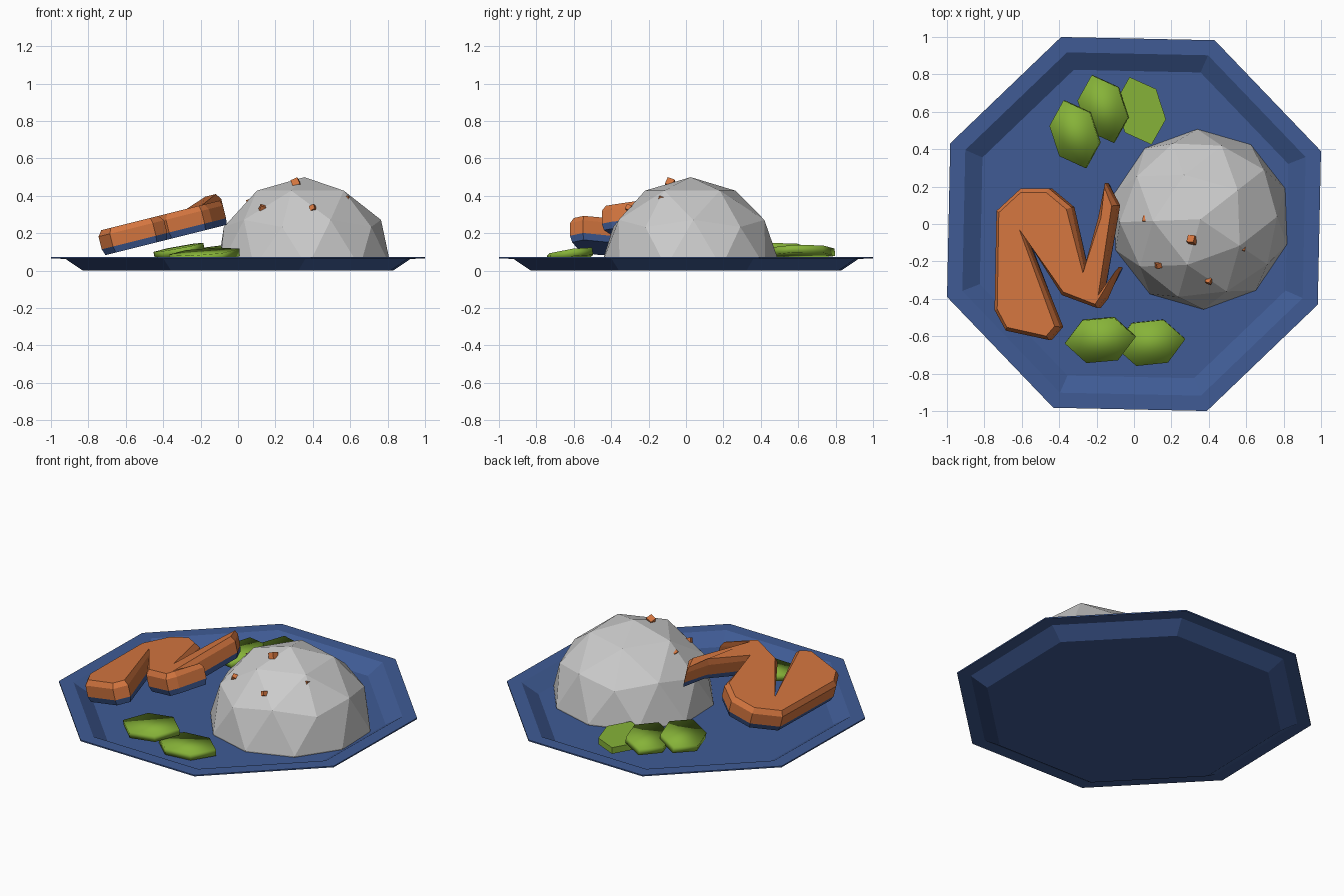
import bpy, bmesh, math, random
from mathutils import Matrix, Vector, Euler

if "Cube" in bpy.data.objects:
    bpy.data.objects.remove(bpy.data.objects["Cube"])

random.seed(4)


def material(name, color):
    m = bpy.data.materials.new(name)
    m.diffuse_color = (*color, 1)
    m.use_nodes = True
    m.node_tree.nodes["Principled BSDF"].inputs["Base Color"].default_value = m.diffuse_color
    return m


BLUE = material("blue", (0.05, 0.105, 0.30))
ORANGE = material("orange", (0.66, 0.18, 0.05))
GREEN = material("green", (0.24, 0.45, 0.04))


def finish(name, bm, mats=(), smooth=False):
    bmesh.ops.recalc_face_normals(bm, faces=bm.faces)
    for f in bm.faces:
        f.smooth = smooth
    me = bpy.data.meshes.new(name)
    bm.to_mesh(me)
    bm.free()
    for m in mats:
        me.materials.append(m)
    ob = bpy.data.objects.new(name, me)
    bpy.context.collection.objects.link(ob)
    return ob


def loft(bm, rings, mat_ids=None):
    """Skin closed rings of points and cap both ends."""
    vs = [[bm.verts.new(p) for p in r] for r in rings]
    n = len(vs[0])
    for k, (a, b) in enumerate(zip(vs, vs[1:])):
        for i in range(n):
            j = (i + 1) % n
            f = bm.faces.new((a[i], a[j], b[j], b[i]))
            f.material_index = mat_ids[k] if mat_ids else 0
    bm.faces.new(vs[0][::-1]).material_index = mat_ids[0] if mat_ids else 0
    bm.faces.new(vs[-1]).material_index = mat_ids[-1] if mat_ids else 0


# Plate: eight-sided dish with a thin flat rim
def octagon(r, z):
    return [(r * math.cos(a), r * math.sin(a), z)
            for a in (math.radians(21.3 + 45 * i) for i in range(8))]


bm = bmesh.new()
loft(bm, [octagon(r, z) for r, z in
          ((0.89, 0), (0.99, 0.063), (1.073, 0.065), (1.073, 0.073),
           (0.985, 0.073), (0.885, 0.01))])
finish("plate", bm, [BLUE])

# Mound: upper half of a low-poly ball
bm = bmesh.new()
bmesh.ops.create_icosphere(bm, subdivisions=2, radius=0.482)
geom = bm.verts[:] + bm.edges[:] + bm.faces[:]
bmesh.ops.bisect_plane(bm, geom=geom, plane_co=(0, 0, -0.01),
                       plane_no=(0, 0, 1), clear_inner=True)
bmesh.ops.holes_fill(bm, edges=[e for e in bm.edges if e.is_boundary])
mound = finish("mound", bm)
mound.location = (0.355, 0.025, 0.018)
mound.rotation_euler.z = math.radians(182)

# Crumbs: tiny turned cubes on the mound
for i, (x, y, z, s) in enumerate(((0.065, 0.025, 0.365, 0.03), (0.31, -0.085, 0.468, 0.04),
                                  (0.13, -0.22, 0.335, 0.028), (0.58, -0.13, 0.383, 0.028),
                                  (0.4, -0.305, 0.335, 0.028))):
    bm = bmesh.new()
    bmesh.ops.create_cube(bm, size=s)
    ob = finish(f"crumb_{i + 1}", bm, [ORANGE])
    ob.location = (x, y, z)
    ob.rotation_euler = [random.uniform(-0.5, 0.5) for _ in range(3)]

# Fish steak: folded outline with skin below, leaning on the mound
outline = [(-.72, -.46), (-.66, -.57), (-.43, -.62), (-.37, -.55), (-.57, -.05),
           (-.36, -.38), (-.17, -.45), (-.13, -.40), (-.055, -.23), (-.15, -.36),
           (-.065, .10), (-.13, .22), (-.165, .04), (-.24, -.24), (-.31, .09),
           (-.43, .19), (-.58, .19), (-.71, .07)]
SLOPE = 0.25
up = Vector((-SLOPE, 0, 1)).normalized()


def steak_ring(h, inset):
    pts = []
    n = len(outline)
    for i, p in enumerate(outline):
        p = Vector(p)
        d = (p - Vector(outline[i - 1])).normalized()
        e = (Vector(outline[(i + 1) % n]) - p).normalized()
        inward = Vector((-d.y - e.y, d.x + e.x)).normalized()
        q = p + inward * inset
        lift = 0.04 if p.y > 0 and p.x > -0.2 else 0
        if (p.x, p.y) == (-.13, .22):
            lift = 0.055
        base = Vector((q.x, q.y, 0.075 + SLOPE * (q.x + 0.74) + lift))
        pts.append(base + up * h)
    return pts


bm = bmesh.new()
loft(bm, [steak_ring(0, 0.012), steak_ring(0.035, 0),
          steak_ring(0.105, 0), steak_ring(0.135, 0.022)], [0, 1, 1])
finish("fish_steak", bm, [BLUE, ORANGE])

# Green slices: long six-sided slabs, some propped on their neighbours
HEX = [(0.19, 0), (0.085, 0.115), (-0.085, 0.115),
       (-0.19, 0), (-0.085, -0.115), (0.085, -0.115)]
slices = [((-0.315, 0.48, 0.105), 108, 2, -11, True),
          ((-0.165, 0.615, 0.10), 108, 2, -8, True),
          ((0.035, 0.605, 0.05), 108, 0, 0, False),
          ((-0.18, -0.62, 0.082), 5, 8, -4, True),
          ((0.085, -0.635, 0.038), 6, 3, 0, True)]
for i, (loc, yaw, rx, ry, smooth) in enumerate(slices):
    bm = bmesh.new()
    loft(bm, [[(x, y, z) for x, y in HEX] for z in (-0.02, 0.02)])
    tilt = Euler((math.radians(rx), math.radians(ry), 0)).to_matrix().to_4x4()
    bm.transform(Matrix.Translation(loc) @ tilt @ Matrix.Rotation(math.radians(yaw), 4, 'Z'))
    finish(f"green_slice_{i + 1}", bm, [GREEN], smooth)
